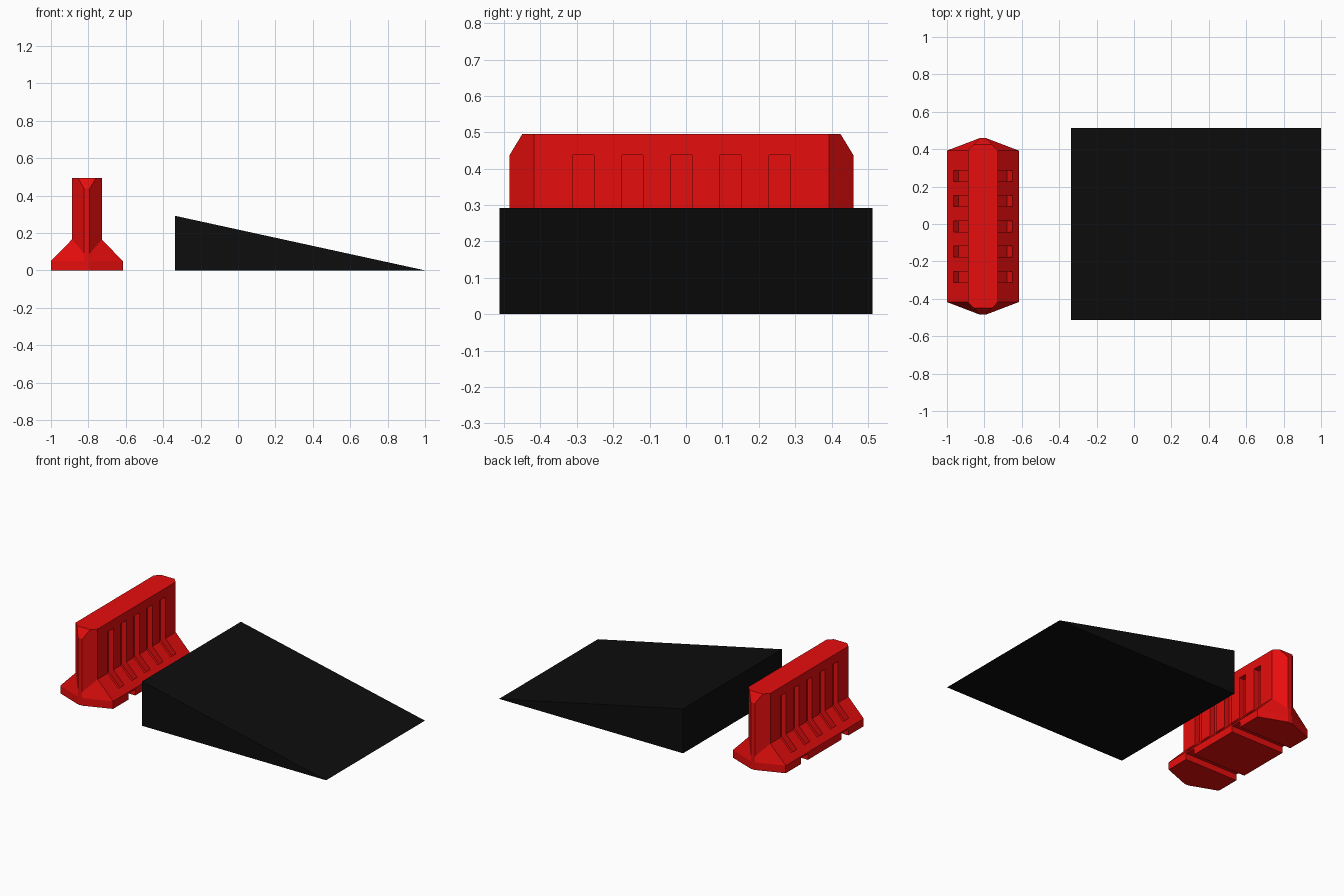
import bpy, bmesh
from mathutils import Vector

if "Cube" in bpy.data.objects:
    bpy.data.objects.remove(bpy.data.objects["Cube"])


def material(name, color):
    mat = bpy.data.materials.new(name)
    mat.diffuse_color = (*color, 1)
    mat.use_nodes = True
    mat.node_tree.nodes["Principled BSDF"].inputs["Base Color"].default_value = mat.diffuse_color
    return mat


def make_object(name, bm, mat=None):
    bmesh.ops.recalc_face_normals(bm, faces=bm.faces)
    mesh = bpy.data.meshes.new(name)
    bm.to_mesh(mesh)
    bm.free()
    obj = bpy.data.objects.new(name, mesh)
    bpy.context.collection.objects.link(obj)
    if mat:
        mesh.materials.append(mat)
    return obj


def prism(bm, profile, y0, y1):
    """Extrude an (x, z) profile from y0 to y1."""
    a = [bm.verts.new((x, y0, z)) for x, z in profile]
    face = bm.faces.new(a)
    ext = bmesh.ops.extrude_face_region(bm, geom=[face])["geom"]
    moved = [v for v in ext if isinstance(v, bmesh.types.BMVert)]
    bmesh.ops.translate(bm, verts=moved, vec=(0, y1 - y0, 0))


red = material("red_plastic", (0.8, 0.004, 0.004))
black = material("black_ramp", (0.004, 0.004, 0.004))

# Ramp wedge
bm = bmesh.new()
prism(bm, [(-0.338, 0), (1, 0), (-0.338, 0.292)], -0.513, 0.513)
make_object("ramp", bm, black)

# Barrier body: loft of pointed-end outlines (built around its own centre)
SIDE_Y, TIP_Y, TIP_W = 0.405, 0.4725, 0.015


def ring(bm, half_width, side_z, tip_z):
    quarter = [(half_width, SIDE_Y, side_z), (TIP_W, TIP_Y, tip_z)]
    pts = quarter + [(-x, y, z) for x, y, z in reversed(quarter)]
    pts += [(-x, -y, z) for x, y, z in pts]
    return [bm.verts.new(p) for p in pts]


bm = bmesh.new()
rings = [ring(bm, *r) for r in ((0.192, 0, 0), (0.192, 0.05, 0.05),
                                (0.08, 0.165, 0.09), (0.08, 0.495, 0.495))]
for lo, hi in zip(rings, rings[1:]):
    for i in range(8):
        j = (i + 1) % 8
        bm.faces.new((lo[i], lo[j], hi[j], hi[i]))
bm.faces.new(rings[0])
bm.faces.new(rings[-1])

# Sloped cuts at the top of both pointed ends
for s in (-1, 1):
    bmesh.ops.bisect_plane(
        bm, geom=bm.verts[:] + bm.edges[:] + bm.faces[:],
        plane_co=(0, s * TIP_Y, 0.437),
        plane_no=Vector((0, s * 0.058, 0.035)).normalized(), clear_outer=True)
    bmesh.ops.holes_fill(bm, edges=[e for e in bm.edges if e.is_boundary])
barrier = make_object("barrier", bm, red)

# Cutters: five side recesses per face and two fork slots underneath
bm = bmesh.new()
for s in (-1, 1):
    recess = [(s * x, z) for x, z in ((0.157, 0.085), (0.13, 0.058), (0.045, 0.143),
                                      (0.045, 0.437), (0.3, 0.437), (0.3, 0.228))]
    for i in range(-2, 3):
        y = i * 0.135
        prism(bm, recess, y - 0.029, y + 0.029)
    y = s * 0.21
    prism(bm, [(-0.3, -0.1), (0.3, -0.1), (0.3, 0.04), (-0.3, 0.04)],
          y - 0.036, y + 0.036)
cutter = make_object("recess_cutter", bm)
cutter.hide_render = True

mod = barrier.modifiers.new("recesses", "BOOLEAN")
mod.operation = "DIFFERENCE"
mod.solver = "EXACT"
mod.object = cutter
bpy.context.view_layer.objects.active = barrier
bpy.ops.object.modifier_apply(modifier=mod.name)
bpy.data.objects.remove(cutter)
barrier.location = (-0.808, -0.0125, 0)
